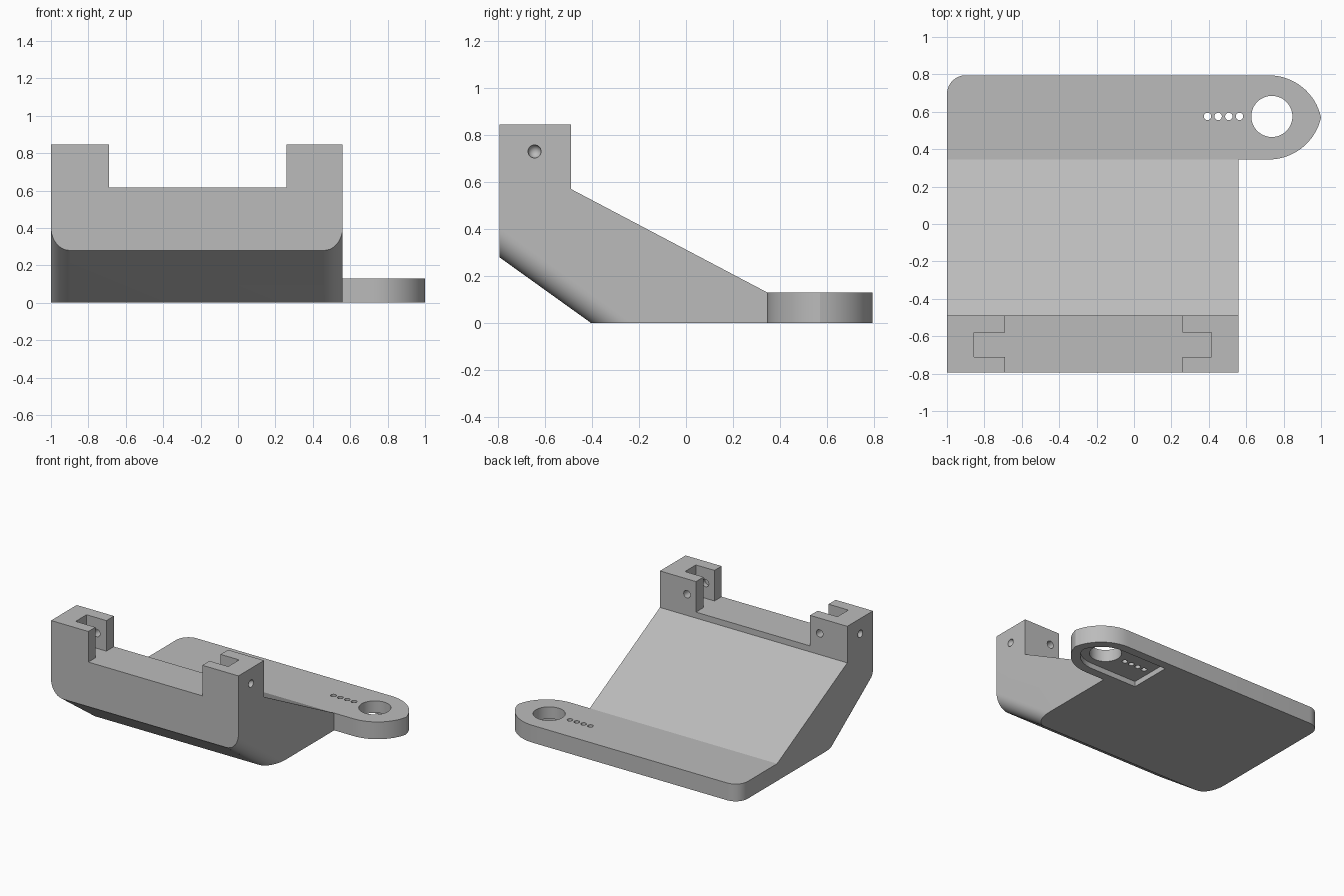
import bpy, bmesh
from math import sin, cos, asin, pi, radians
from mathutils import Vector

cube = bpy.data.objects.get("Cube")
if cube:
    bpy.data.objects.remove(cube, do_unlink=True)

X, Y, Z = Vector((1, 0, 0)), Vector((0, 1, 0)), Vector((0, 0, 1))


def prism(name, pts, lo, hi, u=X, v=Y, origin=(0, 0, 0)):
    """Extrude an outline drawn on axes u, v from lo to hi along u x v."""
    o, w = Vector(origin), u.cross(v)
    bm = bmesh.new()
    face = bm.faces.new([bm.verts.new(o + u * a + v * b + w * lo) for a, b in pts])
    new = bmesh.ops.extrude_face_region(bm, geom=[face])["geom"]
    bmesh.ops.translate(bm, vec=w * (hi - lo),
                        verts=[g for g in new if isinstance(g, bmesh.types.BMVert)])
    bmesh.ops.recalc_face_normals(bm, faces=bm.faces)
    mesh = bpy.data.meshes.new(name)
    bm.to_mesh(mesh)
    bm.free()
    obj = bpy.data.objects.new(name, mesh)
    bpy.context.collection.objects.link(obj)
    return obj


def arc(cx, cy, r, a0, a1, n=16):
    return [(cx + r * cos(a0 + (a1 - a0) * i / n), cy + r * sin(a0 + (a1 - a0) * i / n))
            for i in range(n + 1)]


def circle(cx, cy, r, n=32):
    return arc(cx, cy, r, 0, 2 * pi, n)[:-1]


def combine(target, tool, operation="DIFFERENCE"):
    mod = target.modifiers.new("cut", "BOOLEAN")
    mod.operation, mod.solver, mod.object = operation, "EXACT", tool
    bpy.context.view_layer.objects.active = target
    bpy.ops.object.modifier_apply(modifier=mod.name)
    bpy.data.objects.remove(tool, do_unlink=True)


LEFT, RIGHT, FRONT, BACK = -1.0, 0.56, -0.795, 0.795
MID, HALF, NOSE_X = 0.57, 0.225, 0.72          # tongue centre line and start of its nose
NOSE_R = ((1 - NOSE_X) ** 2 + HALF ** 2) / (2 * HALF)
DROP = NOSE_R - HALF


def nose(inset):
    """Pointed nose made of two arcs, running from the front edge to the back edge."""
    r = NOSE_R - inset
    tip = asin(DROP / r)
    return (arc(NOSE_X, MID + DROP, r, -pi / 2, -tip)
            + arc(NOSE_X, MID - DROP, r, tip, pi / 2)[1:])


# Plan outline trimmed by the side profile
plan = [(LEFT, FRONT), (RIGHT, FRONT), (RIGHT, MID - HALF)] + nose(0)
plan += arc(LEFT + 0.1, BACK - 0.1, 0.1, pi / 2, pi, 8)
body = prism("bracket_body", plan, -0.1, 1)
side = [(-0.9, 0.355), (-0.405, 0), (0.9, 0), (0.9, 0.13), (0.345, 0.13),
        (-0.49, 0.57), (-0.49, 0.845), (-0.9, 0.845)]
combine(body, prism("side_profile", side, -1.2, 1.2, Y, Z), "INTERSECT")

# Rounded edges along the lower front slope
slope_normal = Vector((0, 0.28, 0.39)).normalized()
r = 0.1
corner = [(-0.05, -0.05), (r, -0.05)] + arc(r, r, r, -pi / 2, -pi, 10) + [(-0.05, r)]
for x, inward in ((LEFT, X), (RIGHT, -X)):
    combine(body, prism("edge_round", corner, -0.9, 0.9, inward, slope_normal,
                        (x, -0.6, 0.14)))

# Gap between the two towers with a slot reaching into each
gap = [(-0.69, -0.9), (0.26, -0.9), (0.26, -0.71), (0.415, -0.71), (0.415, -0.58),
       (0.26, -0.58), (0.26, -0.4), (-0.69, -0.4), (-0.69, -0.58), (-0.855, -0.58),
       (-0.855, -0.71), (-0.69, -0.71)]
combine(body, prism("tower_gap", gap, 0.615, 1))

# Pin holes through the back prongs, blind in the front prongs
for x in (-0.77, 0.335):
    combine(body, prism("pin_hole", circle(x, 0.73, 0.028, 20), 0.4, 0.745, X, Z))

# Conical dimples in the outer sides of the towers
for x in (LEFT, RIGHT):
    bpy.ops.mesh.primitive_uv_sphere_add(segments=24, ring_count=16, radius=0.028,
                                         location=(x, -0.645, 0.73))
    combine(body, bpy.context.object)

# Shallow pocket under the tongue, large hole and a row of small holes
pocket = nose(0.065) + [(0.335, MID + HALF - 0.065), (0.335, MID - HALF + 0.065)]
combine(body, prism("under_pocket", pocket, -0.1, 0.04))
combine(body, prism("ring_hole", circle(0.737, 0.575, 0.11, 48), -0.2, 0.3))
for i in range(4):
    combine(body, prism("small_hole", circle(0.393 + 0.057 * i, 0.575, 0.02, 16), -0.2, 0.3))

# Grey finish
grey = bpy.data.materials.new("plain_grey")
grey.use_nodes = True
colour = (0.5, 0.5, 0.5, 1)
grey.diffuse_color = colour
grey.node_tree.nodes["Principled BSDF"].inputs["Base Color"].default_value = colour
body.data.materials.clear()
body.data.materials.append(grey)
for poly in body.data.polygons:
    poly.material_index = 0

bpy.ops.object.select_all(action="DESELECT")
body.select_set(True)
bpy.context.view_layer.objects.active = body
bpy.ops.object.shade_smooth_by_angle(angle=radians(26))
